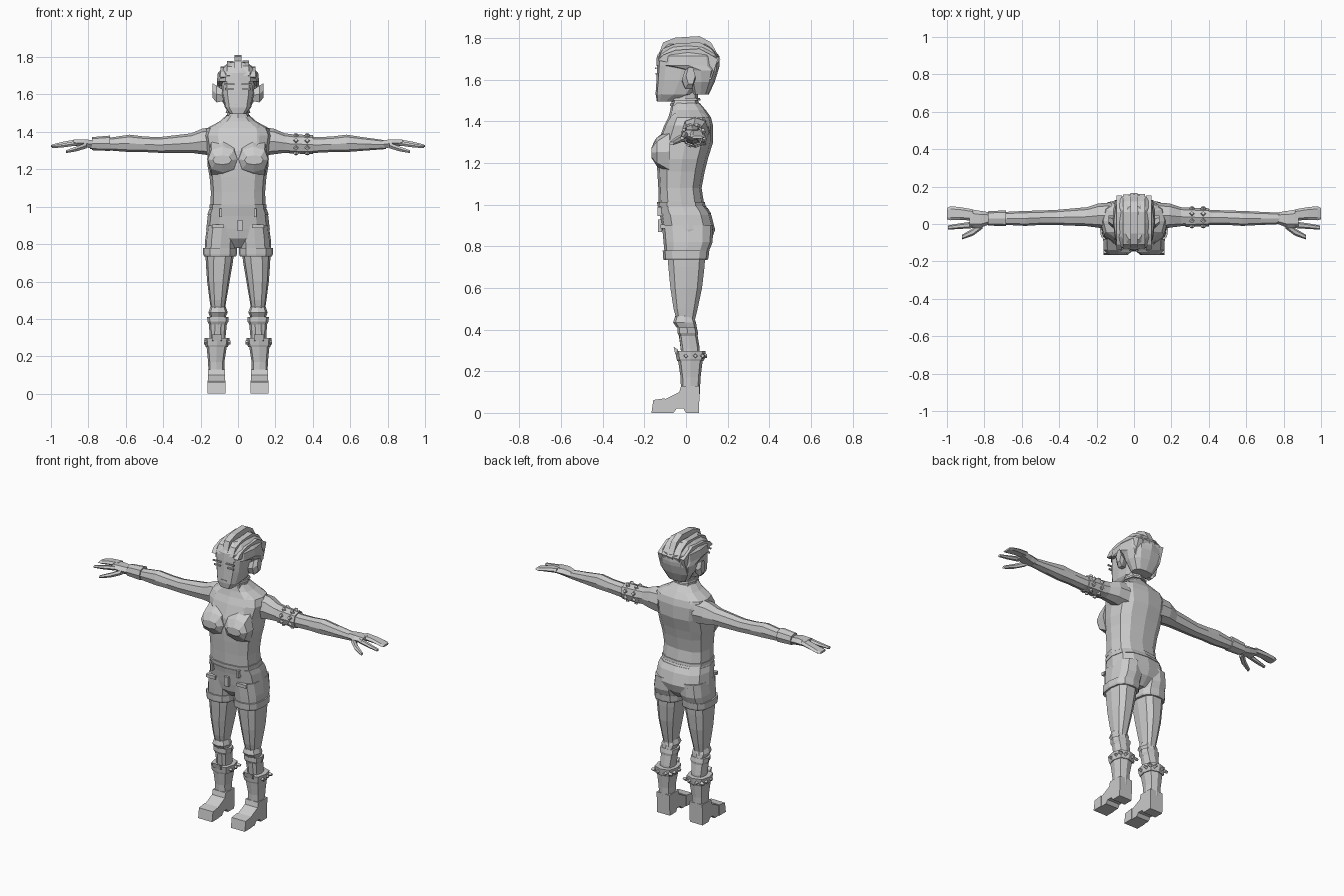
import bpy, bmesh, math
from mathutils import Vector
from mathutils.bvhtree import BVHTree

grey = bpy.data.materials.new("plain_grey")
grey.diffuse_color = (0.6, 0.6, 0.6, 1)


def make(name, verts, faces):
    me = bpy.data.meshes.new(name)
    me.from_pydata(verts, [], faces)
    bm = bmesh.new()
    bm.from_mesh(me)
    bmesh.ops.recalc_face_normals(bm, faces=bm.faces)
    bm.to_mesh(me)
    bm.free()
    me.materials.append(grey)
    ob = bpy.data.objects.new(name, me)
    bpy.context.collection.objects.link(ob)
    return ob


def loft(name, rings, axis='z', n=12, p=0.75, side=1):
    """Skin rings (t, u0, u1, v0, v1) stacked along an axis; p sets how boxy."""
    verts = []
    for t, u0, u1, v0, v1 in rings:
        for i in range(n):
            a = 2 * math.pi * i / n + (math.pi / 4 if n == 4 else 0)
            c, s = math.cos(a), math.sin(a)
            if n == 4:
                c, s = math.copysign(1, c), math.copysign(1, s)
            u = (u0 + u1) / 2 + (u1 - u0) / 2 * math.copysign(abs(c) ** p, c)
            v = (v0 + v1) / 2 + (v1 - v0) / 2 * math.copysign(abs(s) ** p, s)
            x, y, z = {'z': (u, v, t), 'x': (t, u, v), 'y': (u, t, v)}[axis]
            verts.append((x * side, y, z))
    faces = [(k * n + i, k * n + (i + 1) % n, (k + 1) * n + (i + 1) % n, (k + 1) * n + i)
             for k in range(len(rings) - 1) for i in range(n)]
    faces += [tuple(range(n)), tuple(range((len(rings) - 1) * n, len(rings) * n))]
    return make(name, verts, faces)


def box(name, x0, x1, y0, y1, z0, z1, side=1):
    return loft(name, [(z0, x0, x1, y0, y1), (z1, x0, x1, y0, y1)], 'z', 4, 1, side)


def prism(name, profile, x0, x1, side=1):
    """Extrude a (y, z) profile along x."""
    n = len(profile)
    verts = [(x * side, y, z) for x in (x0, x1) for y, z in profile]
    faces = [(i, (i + 1) % n, n + (i + 1) % n, n + i) for i in range(n)]
    return make(name, verts, faces + [tuple(range(n)), tuple(range(n, 2 * n))])


def stud(name, pos, normal, size=0.011):
    """Small four-sided pyramid stump."""
    bm = bmesh.new()
    bmesh.ops.create_cone(bm, cap_ends=True, segments=4, radius1=size * 1.5,
                          radius2=size, depth=0.022)
    me = bpy.data.meshes.new(name)
    bm.to_mesh(me)
    bm.free()
    me.materials.append(grey)
    ob = bpy.data.objects.new(name, me)
    ob.location = pos
    ob.rotation_euler = Vector(normal).to_track_quat('Z', 'Y').to_euler()
    bpy.context.collection.objects.link(ob)


# Torso
torso = loft("torso", [(.985, -.148, .148, -.13, .09), (1.08, -.145, .145, -.133, .075),
                       (1.16, -.152, .152, -.138, .09), (1.22, -.163, .163, -.14, .105),
                       (1.30, -.165, .165, -.135, .13), (1.38, -.18, .18, -.105, .13),
                       (1.42, -.165, .165, -.085, .12), (1.455, -.10, .10, -.075, .095),
                       (1.49, -.06, .06, -.07, .065)])
solids = [torso]
for s in (-1, 1):
    solids.append(loft("bust", [(-.08, -.01, .165, 1.14, 1.37), (-.14, .003, .162, 1.185, 1.32),
                                (-.166, .035, .135, 1.225, 1.275)], 'y', 8, .8, s))
trees = [BVHTree.FromPolygons([v.co for v in o.data.vertices],
                              [tuple(q.vertices) for q in o.data.polygons]) for o in solids]


def trim(name, path, d, width=0.012):
    """Thin ribbon lying on the torso, laid from the front (d=1) or back (d=-1)."""
    pts = []
    for (xa, za), (xb, zb) in zip(path, path[1:]):
        pts += [(xa + (xb - xa) * k / 5, za + (zb - za) * k / 5) for k in range(5)]
    pts.append(path[-1])
    verts = []
    for x, z in pts:
        for dx in (0, width):
            hits = [t.ray_cast(Vector((x + dx, -d, z)), Vector((0, d, 0)))[0] for t in trees]
            ys = [h.y for h in hits if h]
            y = (min(ys) if d > 0 else max(ys)) if ys else 0.02
            verts.append((x + dx, y - d * .004, z))
    make(name, verts, [(i, i + 1, i + 3, i + 2) for i in range(0, len(verts) - 2, 2)])


# Top edging, hem and belt
for s in (-1, 1):
    trim("neckline", [(s * .105, 1.44), (s * .10, 1.34), (s * .06, 1.29), (s * .006, 1.27)], 1)
    trim("back_strap", [(s * .11, 1.44), (s * .135, 1.36), (s * .14, 1.28)], -1)
loft("top_hem", [(.992, -.152, .152, -.137, .094), (1.012, -.152, .152, -.139, .091)])

# Neck and choker
loft("neck", [(1.44, -.07, .07, -.075, .08), (1.50, -.057, .057, -.07, .058),
              (1.56, -.057, .057, -.065, .055)], n=8)
for z in (1.475, 1.50):
    loft("choker", [(z, -.066, .066, -.077, .07), (z + .014, -.064, .064, -.075, .067)], n=8)

# Head
loft("face", [(1.495, -.042, .042, -.14, -.06), (1.53, -.07, .07, -.146, .03),
              (1.60, -.085, .085, -.142, .08), (1.68, -.09, .09, -.138, .1),
              (1.73, -.08, .08, -.11, .1)], n=12, p=.6)
loft("hair", [(1.53, -.065, .065, .03, .11), (1.59, -.10, .10, .01, .138),
              (1.645, -.112, .112, -.01, .155), (1.67, -.113, .113, -.143, .162),
              (1.715, -.108, .108, -.14, .16), (1.75, -.075, .075, -.115, .13),
              (1.772, -.05, .05, -.09, .10)], n=12, p=.75)
for x, h, w in ((0, .035, .024), (-.042, .004, .022), (.042, .006, .022),
                (-.078, -.025, .018), (.078, -.025, .018)):
    prism("hair_ridge", [(-.135, 1.70 + h * .3), (-.11, 1.745 + h), (-.05, 1.768 + h),
                         (.065, 1.775 + h), (.12, 1.745 + h), (.158 + h * .2, 1.70),
                         (.12, 1.60), (.05, 1.65), (-.05, 1.68)], x - w * .8, x + w * .8)
for s in (-1, 1):
    loft("ear", [(.08, -.02, .03, 1.56, 1.63), (.115, -.02, .045, 1.55, 1.655),
                 (.135, .0, .045, 1.575, 1.665)], 'x', 6, 1, s)
    box("eye", .025, .068, -.146, -.137, 1.625, 1.634, s)
    box("eyebrow", .018, .074, -.149, -.141, 1.652, 1.66, s)
box("mouth", -.02, .02, -.147, -.139, 1.543, 1.548)

# Arms and hands
for s in (-1, 1):
    loft("arm", [(.12, -.025, .115, 1.27, 1.425), (.19, -.02, .11, 1.28, 1.418),
                 (.25, -.012, .09, 1.288, 1.392), (.42, -.005, .075, 1.288, 1.372),
                 (.50, -.005, .072, 1.292, 1.375), (.58, -.01, .07, 1.292, 1.385),
                 (.68, -.005, .065, 1.30, 1.37), (.79, .0, .06, 1.308, 1.355)],
         'x', 8, .85, s)
    loft("palm", [(.77, .0, .062, 1.308, 1.357), (.82, -.02, .07, 1.315, 1.363),
                  (.88, -.022, .08, 1.325, 1.36)], 'x', 6, .8, s)
    loft("fingers", [(.86, .018, .078, 1.33, 1.362), (.93, .022, .09, 1.325, 1.35),
                     (.98, .02, .095, 1.318, 1.337), (1.0, .025, .085, 1.318, 1.33)],
         'x', 6, .7, s)
    loft("index_finger", [(.86, -.022, .014, 1.325, 1.355), (.94, -.027, .002, 1.315, 1.338),
                          (.995, -.03, -.008, 1.312, 1.328)], 'x', 6, 1, s)
    loft("thumb", [(.81, -.025, .02, 1.31, 1.345), (.86, -.062, -.022, 1.295, 1.325),
                   (.92, -.083, -.058, 1.285, 1.303)], 'x', 6, 1, s)

# Wrist cuff on one arm, studded band on the other
loft("wrist_cuff", [(.685, -.012, .073, 1.298, 1.38), (.78, -.008, .068, 1.302, 1.372)],
     'x', 8, .8, -1)
loft("arm_band", [(.275, -.015, .088, 1.284, 1.388), (.40, -.013, .084, 1.282, 1.382)],
     'x', 8, .85)
for x in (.31, .37):
    for k in range(8):
        a = 2 * math.pi * (k + .5) / 8
        stud("band_stud", (x, .036 + .049 * math.cos(a), 1.334 + .049 * math.sin(a)),
             (0, math.cos(a), math.sin(a)))

# Shorts
loft("shorts_hips", [(.78, -.07, .07, -.06, .075), (.83, -.165, .165, -.105, .122),
                     (.88, -.17, .17, -.115, .14), (.95, -.162, .162, -.125, .122),
                     (.995, -.15, .15, -.134, .095)])
loft("waistband", [(.955, -.164, .164, -.13, .122), (.985, -.155, .155, -.136, .104)])
box("fly", -.004, .024, -.135, -.115, .87, .93)
for s in (-1, 1):
    loft("shorts_leg", [(.76, .012, .178, -.102, .103), (.82, .006, .176, -.108, .128),
                        (.90, .005, .165, -.115, .13)], side=s)
    loft("shorts_cuff", [(.735, .01, .182, -.107, .104), (.745, .006, .186, -.11, .108),
                         (.78, .006, .186, -.112, .112)], side=s)
    box("pocket_flap", .075, .14, -.122, -.10, .885, .905, s)
    box("belt_loop", .085, .098, -.138, -.11, .945, .99, s)

# Legs, socks and boots
for s in (-1, 1):
    loft("leg", [(.78, .018, .175, -.095, .098), (.70, .028, .172, -.088, .092),
                 (.60, .045, .165, -.078, .08), (.50, .062, .152, -.062, .058),
                 (.45, .07, .145, -.048, .045), (.38, .07, .145, -.035, .05),
                 (.25, .07, .15, -.02, .065)], n=10, side=s)
    loft("knee_band", [(.465, .066, .148, -.052, .035), (.435, .055, .158, -.062, .048),
                       (.41, .066, .15, -.045, .052)], n=8, side=s)
    loft("sock_cuff", [(.41, .05, .165, -.042, .052), (.385, .052, .163, -.042, .058),
                       (.37, .06, .155, -.034, .056), (.31, .066, .152, -.026, .066),
                       (.29, .066, .152, -.024, .066)], n=8, side=s)
    loft("boot_shaft", [(.09, .073, .157, -.024, .066), (.17, .073, .16, -.026, .07),
                        (.25, .06, .168, -.038, .08), (.298, .05, .175, -.048, .092)],
         n=8, p=.7, side=s)
    loft("boot_cuff", [(.25, .054, .172, -.042, .085), (.26, .05, .176, -.046, .09),
                       (.298, .044, .18, -.052, .095)], n=8, p=.7, side=s)
    prism("boot_tongue", [(-.03, .28), (-.052, .285), (-.06, .318), (-.04, .305)], .085, .14, s)
    prism("boot_foot", [(-.163, 0), (-.06, 0), (-.045, .02), (-.012, .02), (0, 0), (.062, 0),
                        (.066, .13), (-.024, .13), (-.032, .10), (-.10, .066), (-.157, .058)],
          .07, .16, s)
    prism("toe_cap", [(-.166, .0), (-.10, .0), (-.10, .07), (-.157, .062)], .066, .164, s)
    for y in (.0, .045, .08):
        stud("boot_stud", (s * .172, y, .274), (s, 0, 0), .009)
        stud("boot_stud", (s * .05, y, .274), (-s, 0, 0), .009)
    for x in (.085, .135):
        stud("boot_stud", (s * x, .09, .274), (0, 1, 0), .009)
